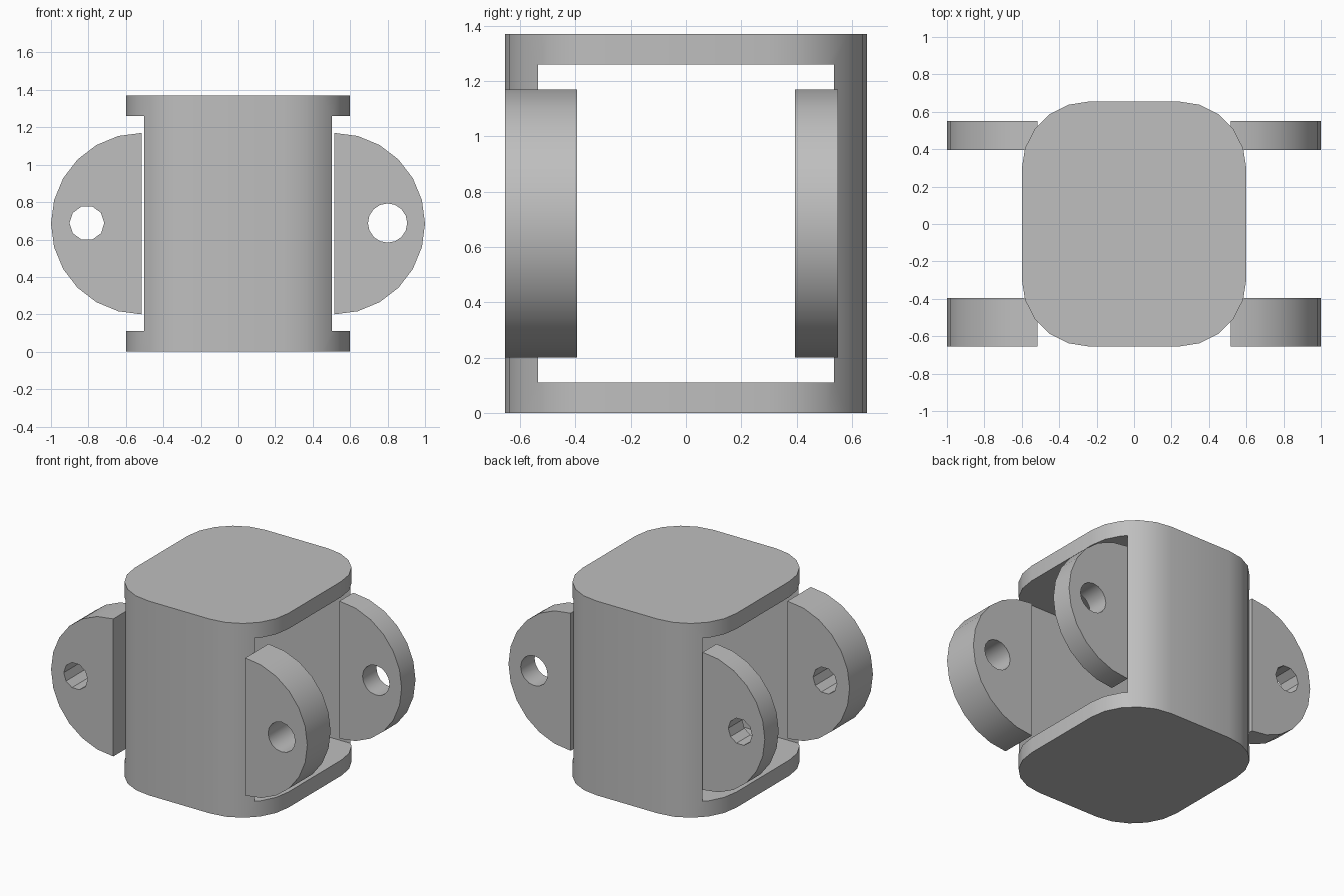
import bpy
import bmesh
from math import sin, cos, pi, radians
from mathutils import Vector

if "Cube" in bpy.data.objects:
    bpy.data.objects.remove(bpy.data.objects["Cube"], do_unlink=True)

HEIGHT = 1.37
HALF_X, HALF_Y, CORNER = 0.6, 0.655, 0.36
MID_Z = HEIGHT / 2

grey = bpy.data.materials.new("plain grey")
grey.use_nodes = True
colour = (0.52, 0.52, 0.52, 1)
grey.diffuse_color = colour
grey.node_tree.nodes["Principled BSDF"].inputs["Base Color"].default_value = colour


def arc(cx, cy, radius, start, end, steps):
    """Points along an arc, angles in degrees."""
    angles = [radians(start + (end - start) * i / steps) for i in range(steps + 1)]
    return [(cx + radius * cos(a), cy + radius * sin(a)) for a in angles]


def prism(name, points, low, high, along="Z"):
    """Extrude a flat outline along Z (outline in XY) or Y (outline in XZ)."""
    def place(u, v, w):
        return (u, v, w) if along == "Z" else (u, w, v)
    bm = bmesh.new()
    face = bm.faces.new([bm.verts.new(place(u, v, low)) for u, v in points])
    extruded = bmesh.ops.extrude_face_region(bm, geom=[face])["geom"]
    bmesh.ops.translate(bm, vec=Vector(place(0, 0, high - low)),
                        verts=[g for g in extruded if isinstance(g, bmesh.types.BMVert)])
    bmesh.ops.recalc_face_normals(bm, faces=bm.faces)
    mesh = bpy.data.meshes.new(name)
    bm.to_mesh(mesh)
    bm.free()
    mesh.materials.append(grey)
    obj = bpy.data.objects.new(name, mesh)
    bpy.context.collection.objects.link(obj)
    return obj


def cut(obj, cutter):
    """Subtract the cutter, remove it and shade the result."""
    mod = obj.modifiers.new("cut", "BOOLEAN")
    mod.operation = "DIFFERENCE"
    mod.solver = "EXACT"
    mod.object = cutter
    bpy.ops.object.select_all(action="DESELECT")
    bpy.context.view_layer.objects.active = obj
    obj.select_set(True)
    bpy.ops.object.modifier_apply(modifier=mod.name)
    bpy.data.objects.remove(cutter, do_unlink=True)
    bpy.ops.object.shade_smooth_by_angle(angle=radians(30))


# Rounded body, opened from side to side
outline = []
for i, (sx, sy) in enumerate([(1, 1), (-1, 1), (-1, -1), (1, -1)]):
    outline += arc(sx * (HALF_X - CORNER), sy * (HALF_Y - CORNER), CORNER,
                   90 * i, 90 * i + 90, 5)
body = prism("body", outline, 0, HEIGHT)
opening = [(-1, 0.11), (1, 0.11), (1, 1.26), (-1, 1.26)]
cut(body, prism("opening_cutter", opening, -0.535, 0.535, "Y"))

# Half-round mounting lugs with bolt holes; the left holes are a little larger
for side, sx, hole_x, hole_r, hole_sides in [("left", 1, 0.8, 0.105, 16),
                                             ("right", -1, -0.808, 0.093, 10)]:
    for end, low, high in [("front", -HALF_Y, -0.395), ("back", 0.395, 0.55)]:
        half_disc = [(sx * u, v) for u, v in arc(0.515, MID_Z, 0.485, -90, 90, 12)]
        lug = prism(f"{end}_{side}_lug", half_disc, low, high, "Y")
        hole = arc(hole_x, MID_Z + 0.003, hole_r, 0, 360, hole_sides)[:-1]
        cut(lug, prism("hole_cutter", hole, low - 0.1, high + 0.1, "Y"))
